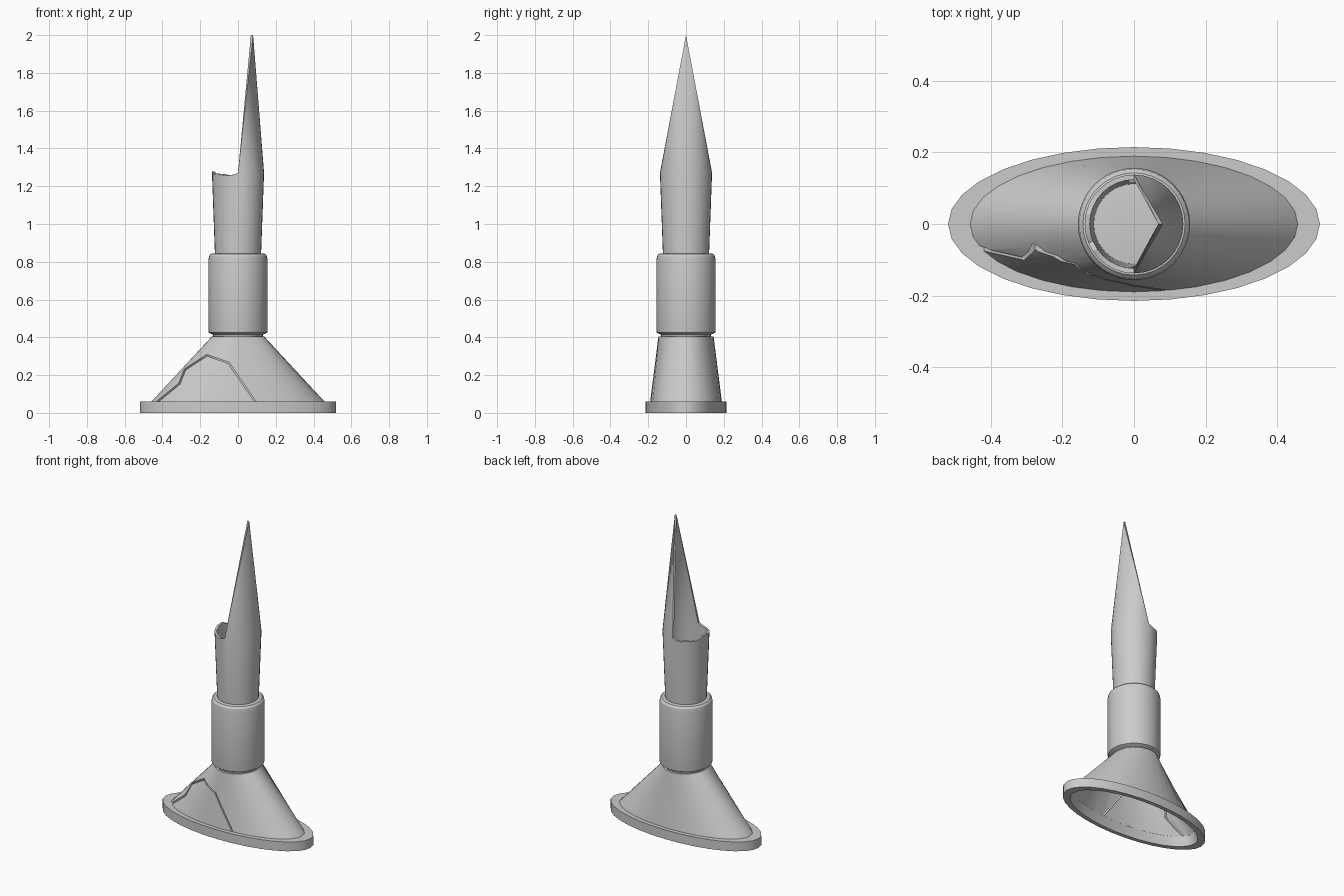
import bpy, bmesh, random
from math import sin, cos, tau, radians
from mathutils import Vector

if "Cube" in bpy.data.objects:
    bpy.data.objects.remove(bpy.data.objects["Cube"])

random.seed(4)
N = 32


def finish(name, bm):
    bmesh.ops.recalc_face_normals(bm, faces=bm.faces[:])
    me = bpy.data.meshes.new(name)
    bm.to_mesh(me)
    bm.free()
    ob = bpy.data.objects.new(name, me)
    bpy.context.collection.objects.link(ob)
    return ob


def smooth(ob, angle=30):
    bpy.ops.object.select_all(action='DESELECT')
    ob.select_set(True)
    bpy.context.view_layer.objects.active = ob
    bpy.ops.object.shade_smooth_by_angle(angle=radians(angle))


def loft(name, rings, loop):
    """Skin elliptical rings (rx, ry, z); loop joins last to first, else cap."""
    bm = bmesh.new()
    vs = [[bm.verts.new((rx * cos(tau * i / N), ry * sin(tau * i / N), z))
           for i in range(N)] for rx, ry, z in rings]
    for a, b in zip(vs, vs[1:] + ([vs[0]] if loop else [])):
        for i in range(N):
            j = (i + 1) % N
            bm.faces.new((a[i], a[j], b[j], b[i]))
    if not loop:
        bm.faces.new(vs[0])
        bm.faces.new(vs[-1])
    return finish(name, bm)


# Oval foot ring
flange = loft("foot_ring", [(.52, .215, 0), (.52, .215, .06),
                            (.445, .175, .06), (.468, .19, 0)], True)

# Hollow flared skirt
skirt = loft("skirt", [(.46, .19, .058), (.138, .146, .405),
                       (.125, .13, .405), (.445, .175, .058)], True)

# Crack cut through the front of the skirt
path = [Vector(p) for p in [(-.45, .04), (-.31, .155), (-.28, .23),
                            (-.165, .305), (-.05, .265), (.105, .04)]]
bm = bmesh.new()
rows = []
for i, p in enumerate(path):
    d = (path[min(i + 1, 5)] - path[max(i - 1, 0)]).normalized()
    n = Vector((-d.y, d.x)) * .004
    rows.append([bm.verts.new((q.x, y, q.y)) for q, y in
                 ((p + n, -.3), (p + n, -.02), (p - n, -.02), (p - n, -.3))])
for a, b in zip(rows, rows[1:]):
    for i in range(4):
        j = (i + 1) % 4
        bm.faces.new((a[i], a[j], b[j], b[i]))
bm.faces.new(rows[0])
bm.faces.new(rows[-1])
cutter = finish("crack_cutter", bm)
cutter.hide_render = True
mod = skirt.modifiers.new("crack", 'BOOLEAN')
mod.operation = 'DIFFERENCE'
mod.solver = 'EXACT'
mod.object = cutter
bpy.context.view_layer.objects.active = skirt
bpy.ops.object.modifier_apply(modifier="crack")
bpy.data.objects.remove(cutter)

# Sleeve with bevelled ends
sleeve = loft("sleeve", [(r, r, z) for r, z in [
    (.13, .40), (.134, .415), (.155, .425), (.157, .435), (.157, .81),
    (.153, .831), (.143, .842), (.128, .845)]], False)

# Broken tube whose right half carries on as a pointed splinter
bm = bmesh.new()
cols = []
for i in range(N):
    a = tau * i / N
    z = random.uniform(1.255, 1.28) if N / 4 < i < 3 * N / 4 else 1.27
    cols.append([bm.verts.new((r * cos(a), r * sin(a), h)) for r, h in
                 ((.122, .835), (.138, z), (.124, z), (.112, .835))])
tip_out = bm.verts.new((.08, 0, 2))
tip_in = bm.verts.new((.068, 0, 2))
for i in range(N):
    a, b = cols[i], cols[(i + 1) % N]
    for k in (0, 2, 3):
        m = (k + 1) % 4
        bm.faces.new((a[k], a[m], b[m], b[k]))
    if N / 4 <= i < 3 * N / 4:
        bm.faces.new((a[1], a[2], b[2], b[1]))
    else:
        bm.faces.new((a[1], b[1], tip_out))
        bm.faces.new((a[2], b[2], tip_in))
for c in (cols[N // 4], cols[3 * N // 4]):
    bm.faces.new((c[1], c[2], tip_in, tip_out))
tube = finish("broken_tube", bm)

for ob in (flange, skirt, sleeve, tube):
    smooth(ob)
